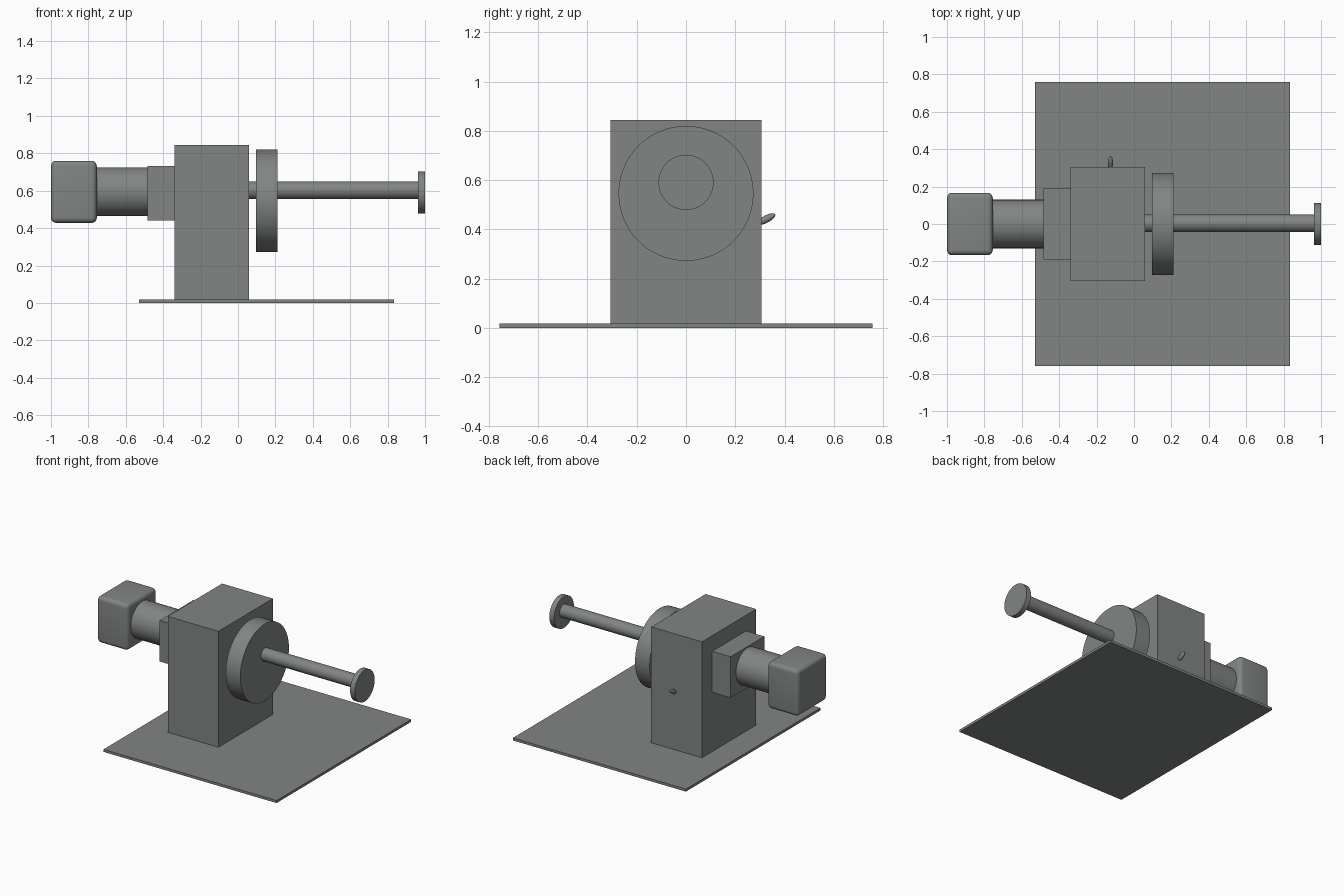
import bpy
import math

if "Cube" in bpy.data.objects:
    bpy.data.objects.remove(bpy.data.objects["Cube"])

grey = bpy.data.materials.new("machine_grey")
grey.diffuse_color = (0.22, 0.235, 0.228, 1)
grey.use_nodes = True
grey.node_tree.nodes["Principled BSDF"].inputs["Base Color"].default_value = grey.diffuse_color


def finish(name):
    ob = bpy.context.object
    ob.name = name
    ob.data.materials.append(grey)
    return ob


def box(name, x0, x1, half_y, z0, z1, bevel=0):
    bpy.ops.mesh.primitive_cube_add(size=1, location=((x0 + x1) / 2, 0, (z0 + z1) / 2))
    ob = finish(name)
    ob.scale = (x1 - x0, half_y * 2, z1 - z0)
    bpy.ops.object.transform_apply(location=False, rotation=False, scale=True)
    if bevel:
        mod = ob.modifiers.new("rounded_edges", "BEVEL")
        mod.width = bevel
        mod.segments = 5
        bpy.ops.object.modifier_apply(modifier=mod.name)
        bpy.ops.object.shade_smooth_by_angle(angle=math.radians(30))
    return ob


def rod(name, x0, x1, radius, z, y=0):
    # cylinder lying along x
    bpy.ops.mesh.primitive_cylinder_add(vertices=64, radius=radius, depth=x1 - x0,
                                        location=((x0 + x1) / 2, y, z),
                                        rotation=(0, math.pi / 2, 0))
    ob = finish(name)
    bpy.ops.object.shade_smooth_by_angle(angle=math.radians(30))
    return ob


# Base and upright housing
box("base_plate", -0.53, 0.835, 0.758, 0, 0.018)
box("housing", -0.34, 0.06, 0.306, 0.018, 0.845)

# Drive side
box("mounting_block", -0.485, -0.34, 0.19, 0.44, 0.733)
rod("motor_barrel", -0.76, -0.485, 0.13, 0.595)
box("motor_cap", -1.0, -0.755, 0.167, 0.428, 0.76, bevel=0.028)

# Output side
rod("chuck_disc", 0.095, 0.21, 0.274, 0.546)
rod("shaft", 0.06, 0.97, 0.046, 0.603, 0.004)
rod("shaft_end_disc", 0.963, 1.0, 0.112, 0.591)

# Small tilted lever on the back of the housing
bpy.ops.mesh.primitive_uv_sphere_add(segments=32, ring_count=16, radius=1,
                                     location=(-0.126, 0.326, 0.442),
                                     rotation=(math.radians(28), 0, 0))
lever = finish("lever_knob")
lever.scale = (0.014, 0.041, 0.015)
bpy.ops.object.shade_smooth()
